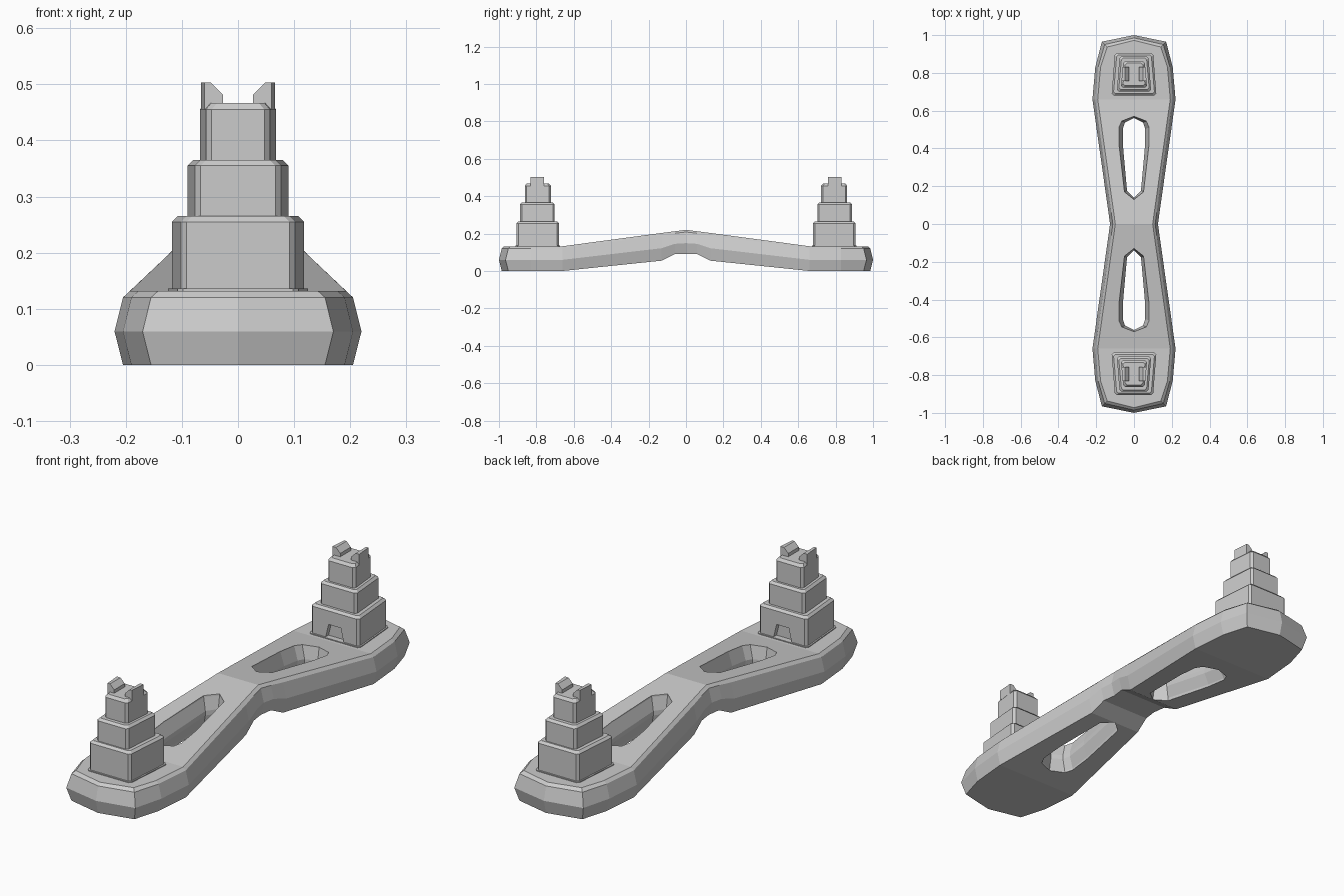
import bpy, bmesh

if "Cube" in bpy.data.objects:
    bpy.data.objects.remove(bpy.data.objects["Cube"])


def loft(name, rings, cap=True):
    """Skin a series of equal-sized vertex loops into a closed solid."""
    bm = bmesh.new()
    loops = [[bm.verts.new(p) for p in ring] for ring in rings]
    n = len(loops[0])
    for a, b in zip(loops, loops[1:]):
        for i in range(n):
            j = (i + 1) % n
            bm.faces.new((a[i], a[j], b[j], b[i]))
    if cap:
        bm.faces.new(loops[0][::-1])
        bm.faces.new(loops[-1])
    bmesh.ops.remove_doubles(bm, verts=bm.verts, dist=0.0005)
    bmesh.ops.recalc_face_normals(bm, faces=bm.faces)
    mesh = bpy.data.meshes.new(name)
    bm.to_mesh(mesh)
    bm.free()
    ob = bpy.data.objects.new(name, mesh)
    bpy.context.collection.objects.link(ob)
    return ob


def cut(target, cutter):
    mod = target.modifiers.new("cut", 'BOOLEAN')
    mod.operation = 'DIFFERENCE'
    mod.solver = 'EXACT'
    mod.object = cutter
    cutter.hide_render = True
    bpy.context.view_layer.objects.active = target
    bpy.ops.object.modifier_apply(modifier=mod.name)
    bpy.data.objects.remove(cutter)


# Deck: stations of (y, half width, bottom z, top z), mirrored front to back
half = [(0, .127, .09, .22), (.06, .135, .09, .212), (.13, .145, .055, .203),
        (.66, .22, 0, .132), (.83, .205, 0, .132), (.965, .17, 0, .132), (1, 0, 0, .132)]
stations = [(-y, w, b, t) for y, w, b, t in half[:0:-1]] + half
levels = [(.015, 0), (0, .45), (.015, .91), (.028, 1)]  # inset, height fraction


def deck_ring(y, w, b, t):
    right = []
    for inset, f in levels:
        yy = y - inset * (1 if y > 0 else -1) if abs(y) > .9 else y
        right.append((max(w - inset, 0), yy, b + f * (t - b)))
    return right + [(-x, yy, z) for x, yy, z in right[::-1]]


deck = loft("bridge_deck", [deck_ring(*s) for s in stations], cap=False)

# Slots through each ramp: narrow at mid height, flared above and below
slot = [(0, .57), (.065, .545), (.08, .51), (.078, .41), (.05, .17), (0, .13)]
outline = slot + [(-x, y) for x, y in slot[-2:0:-1]]


def slot_ring(s, pinch, dz):
    ring = []
    for x, y in outline:
        mid = .066 + (.66 - y) * .12
        ring.append((x * pinch, s * (.35 + (y - .35) * (1 - (1 - pinch) * .15)), mid + dz))
    return ring


for s in (1, -1):
    cut(deck, loft("slot_cutter", [slot_ring(s, 1.06, -.12), slot_ring(s, 1, -.06),
                                   slot_ring(s, .74, -.01), slot_ring(s, .74, .01),
                                   slot_ring(s, 1, .066), slot_ring(s, 1.06, .12)]))


def tier_ring(s, inner, outer, y0, y1, z, inset=0, c=.01):
    """Trapezoid with clipped corners, wide side towards the centre."""
    i, o, a, b = inner - inset, outer - inset, y0 + inset, y1 - inset
    right = [(i - c, a), (i, a + c), (o, b - c), (o - c, b)]
    return [(x, s * y, z) for x, y in right] + [(-x, s * y, z) for x, y in right[::-1]]


# Towers: three stepped tiers on a thin plinth, with a doorway and two crests
tiers = [(.118, .102, .68, .905, .255, .265),
         (.09, .077, .702, .888, .355, .365),
         (.068, .057, .722, .862, .455, .467)]
for s, end in ((1, "back"), (-1, "front")):
    loft(end + "_plinth", [tier_ring(s, .125, .108, .674, .911, z) for z in (.125, .136)])
    base = .128
    for n, (inner, outer, y0, y1, z1, z2) in enumerate(tiers, 1):
        tier = loft(f"{end}_tower_tier_{n}",
                    [tier_ring(s, inner, outer, y0, y1, base),
                     tier_ring(s, inner, outer, y0, y1, z1),
                     tier_ring(s, inner, outer, y0, y1, z2, .01)])
        if n == 1:
            door = [(-.048, .12), (.048, .12), (.03, .195), (-.03, .195)]
            cut(tier, loft("door_cutter", [[(x, s * y, z) for x, z in door] for y in (.65, .7)]))
        base = z2 - .003
    for m, side in ((1, "right"), (-1, "left")):
        rings = []
        for y, edge in ((.758, .066), (.832, .06)):
            prof = [(edge, .455), (edge, .503), (.048, .503), (.027, .482), (.027, .455)]
            rings.append([(m * x, s * y, z) for x, z in prof])
        loft(f"{end}_{side}_crest", rings)
